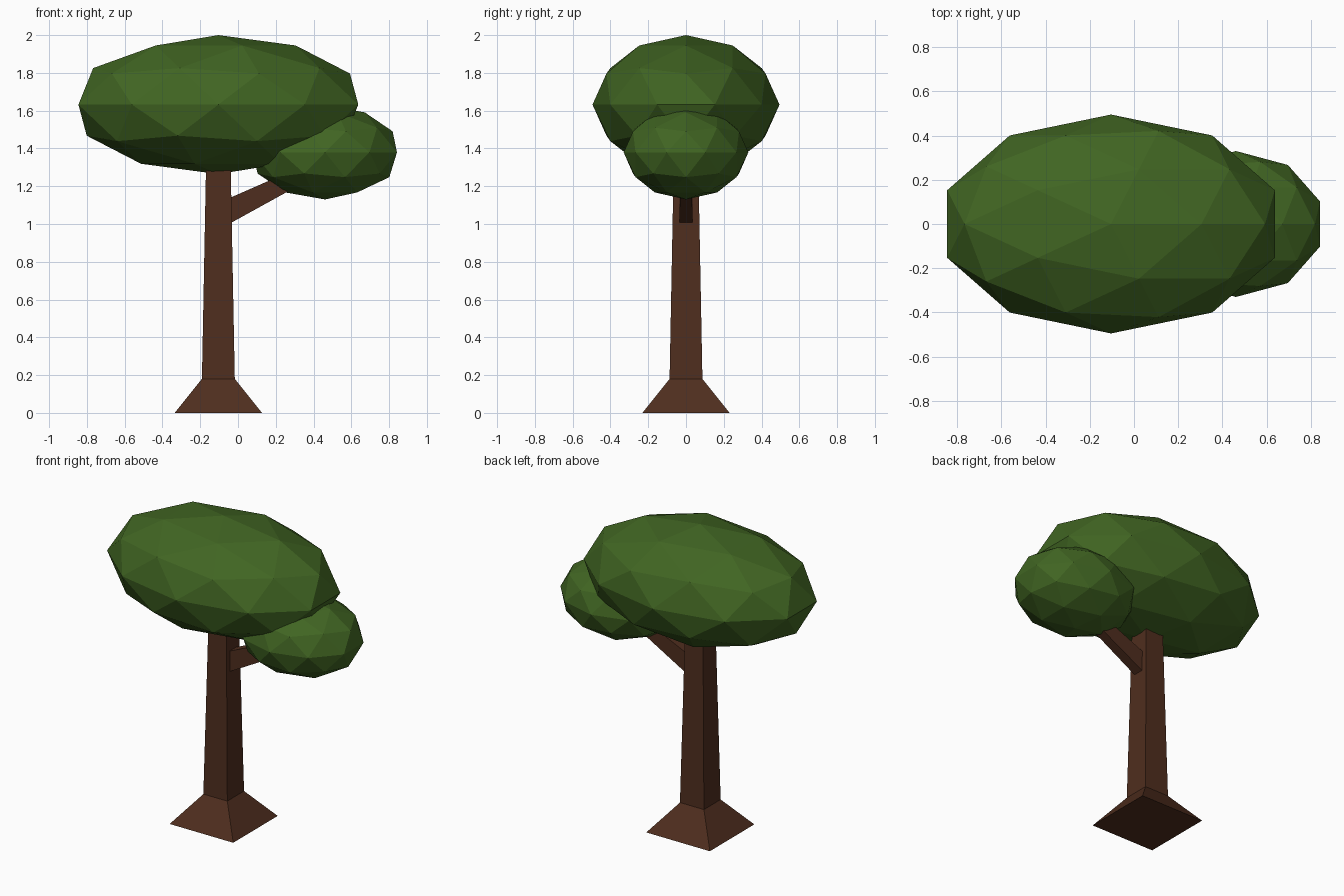
import bpy, bmesh

if "Cube" in bpy.data.objects:
    bpy.data.objects.remove(bpy.data.objects["Cube"])

TRUNK_X = -0.104


def material(name, rgb):
    mat = bpy.data.materials.new(name)
    mat.diffuse_color = (*rgb, 1)
    mat.use_nodes = True
    mat.node_tree.nodes["Principled BSDF"].inputs["Base Color"].default_value = mat.diffuse_color
    return mat


bark = material("bark", (0.078, 0.027, 0.013))
leaves = material("leaves", (0.052, 0.13, 0.016))


def loft(name, rings, mat):
    """Skin a chain of four-cornered rings and cap both ends."""
    bm = bmesh.new()
    loops = [[bm.verts.new(p) for p in ring] for ring in rings]
    for a, b in zip(loops, loops[1:]):
        for i in range(4):
            j = (i + 1) % 4
            bm.faces.new((a[i], a[j], b[j], b[i]))
    bm.faces.new(loops[0][::-1])
    bm.faces.new(loops[-1])
    bmesh.ops.recalc_face_normals(bm, faces=bm.faces)
    mesh = bpy.data.meshes.new(name)
    bm.to_mesh(mesh)
    bm.free()
    mesh.materials.append(mat)
    obj = bpy.data.objects.new(name, mesh)
    bpy.context.collection.objects.link(obj)
    return obj


def foliage(name, centre, radii):
    """Flat-faced ellipsoid of leaves."""
    bpy.ops.mesh.primitive_ico_sphere_add(subdivisions=2, radius=1, location=centre)
    obj = bpy.context.object
    obj.name = name
    obj.scale = radii
    obj.data.materials.append(leaves)
    return obj


CORNERS = ((-1, -1), (1, -1), (1, 1), (-1, 1))

# Trunk with flared root: (height, half width)
profile = [(0, 0.231), (0.18, 0.087), (1.40, 0.0635)]
loft("trunk", [[(TRUNK_X + h * sx, h * sy, z) for sx, sy in CORNERS]
               for z, h in profile], bark)

# Side branch with upright ends: (x, bottom z, top z, half width)
stations = [(-0.039, 1.005, 1.14, 0.035), (0.36, 1.225, 1.315, 0.03)]
loft("branch", [[(x, -w, lo), (x, w, lo), (x, w, hi), (x, -w, hi)]
                for x, lo, hi, w in stations], bark)

# Main crown and the smaller clump on the branch
foliage("main_crown", (TRUNK_X, 0, 1.632), (0.779, 0.495, 0.368))
foliage("side_crown", (0.461, 0, 1.379), (0.40, 0.33, 0.249))
